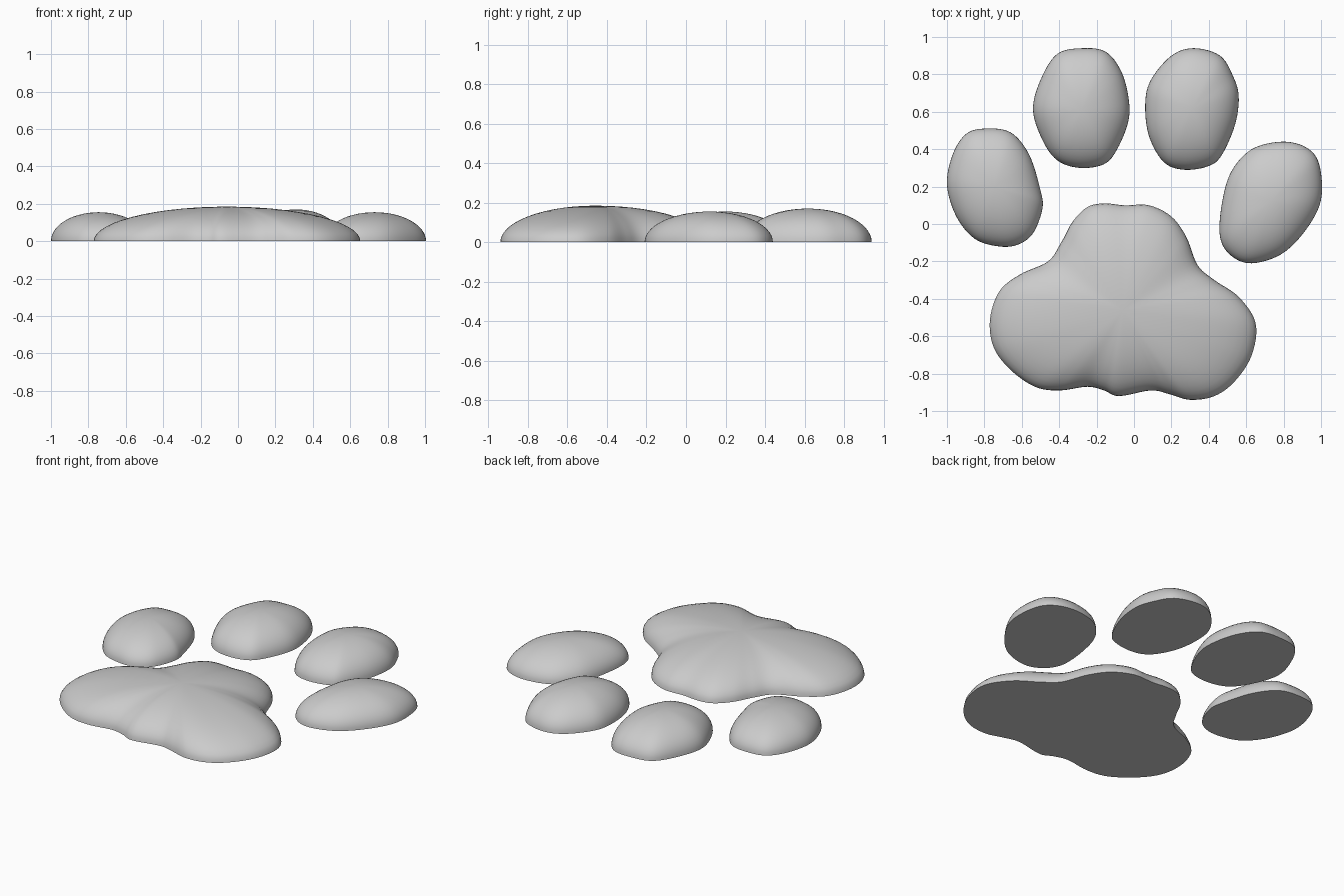
import bpy
import bmesh
from math import sin, cos, pi
from mathutils import Vector

cube = bpy.data.objects.get("Cube")
if cube:
    bpy.data.objects.remove(cube, do_unlink=True)

# One plain grey for every pad
GREY = (0.6, 0.6, 0.6, 1.0)
grey = bpy.data.materials.new("plain grey")
grey.use_nodes = True
grey.diffuse_color = GREY
shader = next(n for n in grey.node_tree.nodes if n.type == "BSDF_PRINCIPLED")
shader.inputs["Base Color"].default_value = GREY


def smooth_loop(points, steps):
    """Closed Catmull-Rom curve through the outline points."""
    pts = [Vector(p) for p in points]
    count = len(pts)
    loop = []
    for i in range(count):
        a, b, c, d = (pts[(i + k) % count] for k in (-1, 0, 1, 2))
        for s in range(steps):
            t = s / steps
            loop.append(b + 0.5 * t * ((c - a)
                        + t * (2 * a - 5 * b + 4 * c - d)
                        + t * t * (3 * b - a - 3 * c + d)))
    return loop


def make_pad(name, centre, height, outline, steps=6, rings=14):
    """Domed cushion: outline rings shrink to the centre on an elliptical arc."""
    centre = Vector(centre)
    loop = smooth_loop(outline, steps)
    bm = bmesh.new()
    layers = []
    for r in range(rings):
        angle = pi / 2 * r / rings
        ring = []
        for p in loop:
            q = centre.lerp(p, cos(angle))
            ring.append(bm.verts.new((q.x, q.y, height * sin(angle))))
        layers.append(ring)
    peak = bm.verts.new((centre.x, centre.y, height))

    # Flat underside, domed wall and closing fan
    bm.faces.new(layers[0])
    n = len(loop)
    for low, high in zip(layers, layers[1:]):
        for i in range(n):
            j = (i + 1) % n
            bm.faces.new((low[i], low[j], high[j], high[i]))
    for i in range(n):
        bm.faces.new((layers[-1][i], layers[-1][(i + 1) % n], peak))
    bmesh.ops.recalc_face_normals(bm, faces=bm.faces)

    mesh = bpy.data.meshes.new(name)
    bm.to_mesh(mesh)
    bm.free()
    mesh.materials.append(grey)
    obj = bpy.data.objects.new(name, mesh)
    bpy.context.collection.objects.link(obj)
    bpy.ops.object.select_all(action="DESELECT")
    obj.select_set(True)
    bpy.context.view_layer.objects.active = obj
    bpy.ops.object.shade_smooth_by_angle(angle=pi / 4)
    return obj


# Large three-lobed palm pad
make_pad("palm_pad", (-.06, -.46), .185, [
    (-.16, .11), (-.05, .1), (.08, .1), (.2, .04), (.28, -.07), (.34, -.22),
    (.43, -.3), (.56, -.39), (.65, -.53), (.63, -.7), (.54, -.84),
    (.43, -.92), (.3, -.94), (.19, -.91), (.09, -.89), (-.08, -.92),
    (-.16, -.89), (-.25, -.87), (-.4, -.89), (-.53, -.87), (-.66, -.78),
    (-.75, -.66), (-.77, -.51), (-.72, -.36), (-.61, -.27), (-.46, -.2),
    (-.39, -.1), (-.33, .01), (-.25, .09)])

# Four toe pads, from the model's right to its left
make_pad("right_outer_toe", (-.745, .2), .155, [
    (-.8, .51), (-.66, .49), (-.56, .37), (-.5, .18), (-.49, .08),
    (-.54, -.05), (-.62, -.11), (-.72, -.12), (-.85, -.08), (-.95, .04),
    (-1, .21), (-.97, .37), (-.9, .48)])
make_pad("right_inner_toe", (-.28, .61), .17, [
    (-.27, .94), (-.15, .92), (-.07, .82), (-.03, .68), (-.03, .55),
    (-.09, .4), (-.16, .32), (-.29, .3), (-.41, .34), (-.49, .45),
    (-.54, .61), (-.5, .77), (-.41, .91)])
make_pad("left_inner_toe", (.31, .62), .17, [
    (.32, .94), (.46, .9), (.53, .79), (.56, .68), (.54, .53), (.47, .37),
    (.4, .31), (.27, .29), (.16, .33), (.08, .47), (.06, .64), (.09, .77),
    (.2, .9)])
make_pad("left_outer_toe", (.73, .12), .155, [
    (.79, .44), (.92, .41), (.99, .32), (1, .13), (.92, -.03), (.79, -.16),
    (.63, -.21), (.52, -.17), (.46, -.07), (.47, .11), (.52, .28),
    (.63, .4)])
